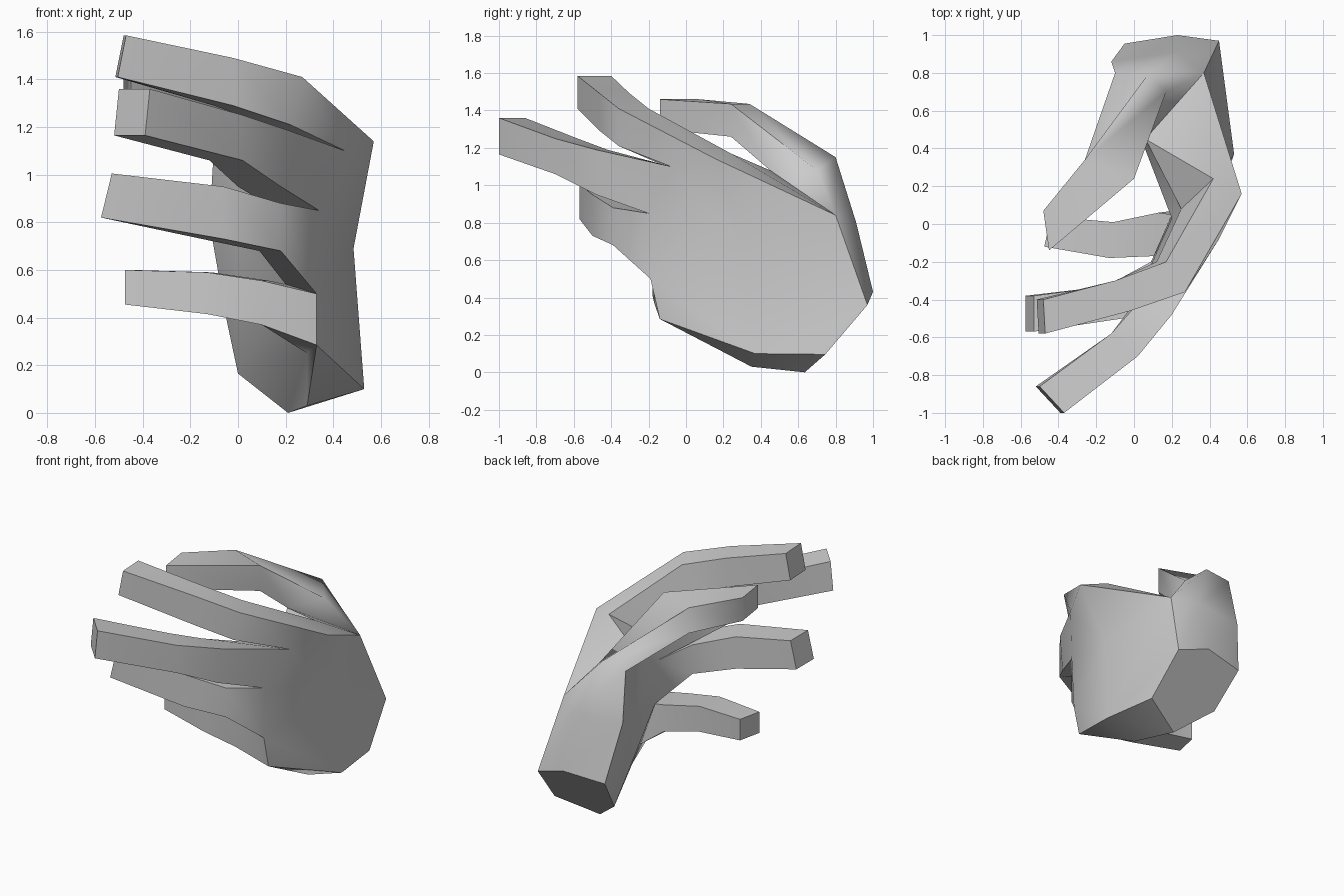
import bpy, bmesh

if "Cube" in bpy.data.objects:
    bpy.data.objects.remove(bpy.data.objects["Cube"])

bm = bmesh.new()

# Named palm points: h = wrist hexagon, k/i/j = knuckles, r/t = thumb base
points = dict(
    h0=(.45, .97, .36), h1=(.23, 1.0, .43), h2=(-.05, .955, .4),
    h3=(0, .78, .165), h4=(.21, .635, 0), h5=(.48, .745, .096),
    P=(.53, .37, .1), Q=(.29, .35, .03), M=(.485, .3, .69), W=(.37, .8, .84),
    k1=(.57, .16, 1.14), k2=(.45, -.08, 1.1), k3=(.34, -.2, .85),
    k4=(.33, -.19, .5), k5=(.33, -.14, .285),
    i1=(.42, .24, 1.17), j2=(.25, .08, 1.02), j3=(.2, .03, .83),
    j4=(.2, .05, .54), j5=(.29, .08, .25),
    r1=(.23, .91, .8), r2=(-.12, .86, .8), r3=(0, .55, .7),
    t0=(.17, .7, 1.08), t1=(.08, .8, 1.15), t2=(-.1, .8, 1.13), t4=(.06, .45, 1.08))
V = {name: bm.verts.new(co) for name, co in points.items()}

# Palm surfaces: wrist cap, back of hand, lower edge, thumb base, web, inner palm
palm = """h0 h1 h2 h3 h4 h5
h0 h5 P W/h0 W r1/h0 r1 h1/h1 r1 r2 h2
W k1 M/k1 k2 M/k2 k3 M/k3 k4 M/k4 P M/P W M/k4 k5 P/k5 Q P
P Q h4 h5/h4 j5 Q/Q j5 k5/h3 j5 h4
h2 h3 r3 r2/r1 r2 t2 t1/W t1 r1/W t0 t1/r2 r3 t2/r3 t4 t2
W t4 t0/W i1 t4/W k1 i1/i1 j2 t4
t4 j2 r3/j2 j3 r3/j3 j4 r3/j4 h3 r3/h3 j4 j5"""
for face in palm.replace("\n", "/").split("/"):
    bm.faces.new([V[n] for n in face.split()])


def finger(root, rings):
    """Loft four-sided rings (outer xy, inner xy, z top, z bottom, bottom x shift)."""
    prev = [V[n] for n in root.split()]
    for ox, oy, ix, iy, zt, zb, dx in rings:
        ring = [bm.verts.new(c) for c in ((ox, oy, zt), (ix, iy, zt),
                                          (ix + dx, iy, zb), (ox + dx, oy, zb))]
        for a in range(4):
            b = (a + 1) % 4
            bm.faces.new((prev[a], prev[b], ring[b], ring[a]))
        prev = ring
    bm.faces.new(prev)


# Index finger
finger("k1 i1 j2 k2", [(.27, -.36, .17, -.2, 1.41, 1.21, -.05),
                       (-.02, -.46, -.1, -.3, 1.49, 1.29, 0),
                       (-.47, -.58, -.48, -.4, 1.585, 1.41, -.035)])
# Middle finger
finger("k2 j2 j3 k3", [(.2, -.48, .02, -.42, 1.19, .95, -.02),
                       (.02, -.7, -.12, -.58, 1.25, 1.06, 0),
                       (-.37, -1.0, -.5, -.86, 1.36, 1.165, -.02)])
# Ring finger
finger("k3 j3 j4 k4", [(.18, -.39, .09, -.2, .88, .68, 0),
                       (-.06, -.5, -.15, -.33, .95, .73, 0),
                       (-.53, -.57, -.53, -.38, 1.005, .82, -.045)])
# Little finger
finger("k4 j4 j5 k5", [(.1, -.17, .13, .06, .555, .37, 0),
                       (-.13, -.18, -.11, .01, .59, .415, 0),
                       (-.475, -.12, -.44, .04, .6, .455, 0)])
# Thumb
finger("t0 t1 t2 t4", [(0, .24, -.26, .34, 1.435, 1.26, 0),
                       (-.45, -.14, -.48, .07, 1.46, 1.3, 0)])

bmesh.ops.recalc_face_normals(bm, faces=bm.faces)
mesh = bpy.data.meshes.new("hand")
bm.to_mesh(mesh)
bm.free()
hand = bpy.data.objects.new("hand", mesh)
bpy.context.collection.objects.link(hand)

# Soft shading with sharp creases
bpy.context.view_layer.objects.active = hand
hand.select_set(True)
bpy.ops.object.shade_smooth_by_angle(angle=0.9)
